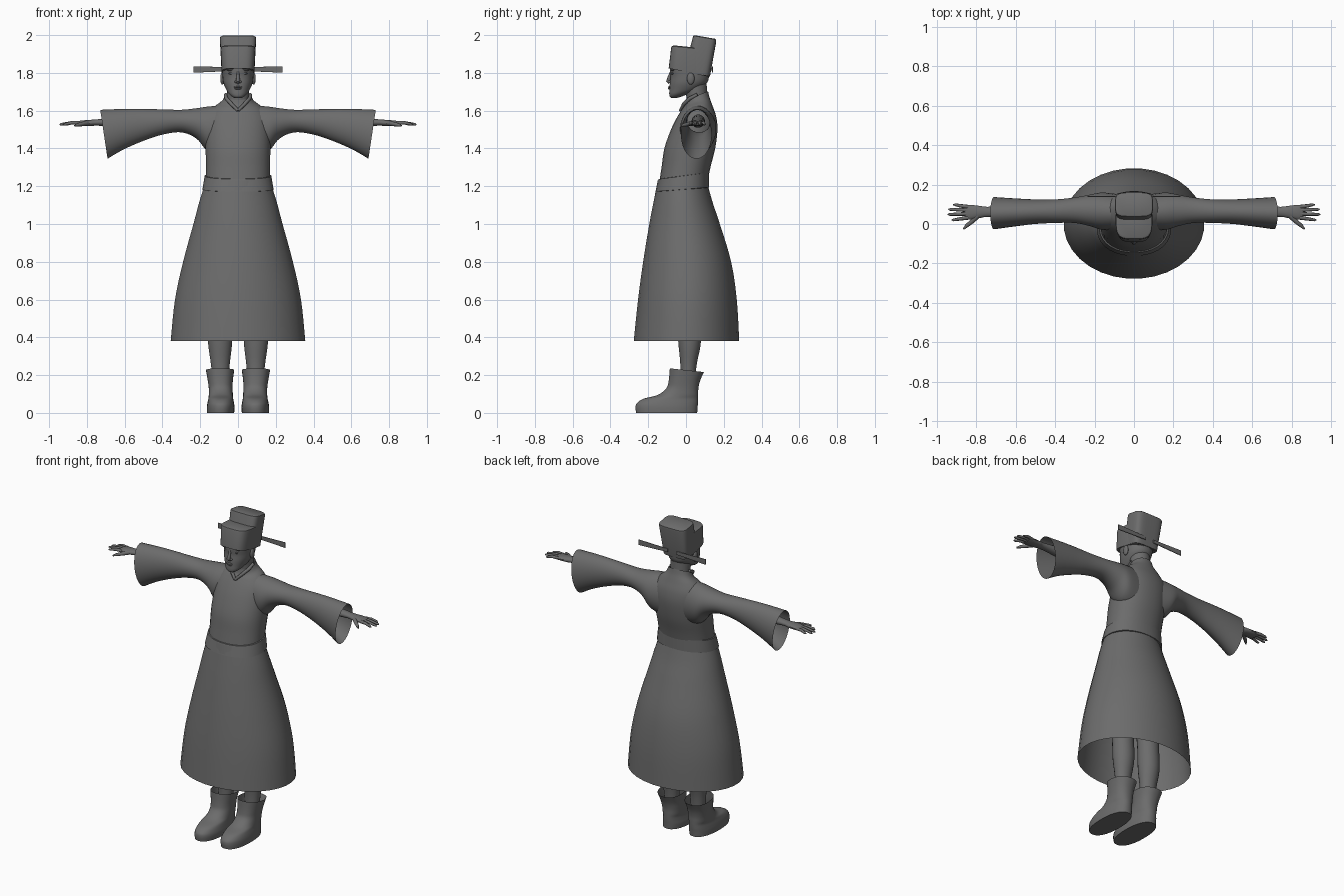
import bpy, bmesh, math
from mathutils import Vector

old = bpy.data.objects.get("Cube")
if old:
    bpy.data.objects.remove(old, do_unlink=True)

grey = bpy.data.materials.new("plain grey")
grey.use_nodes = True
colour = (0.15, 0.15, 0.15, 1)
grey.diffuse_color = colour
grey.node_tree.nodes["Principled BSDF"].inputs["Base Color"].default_value = colour


def finish(name, mesh, mirror=False, angle=40):
    """Link a mesh as an object, colour it, shade it and optionally mirror it."""
    obj = bpy.data.objects.new(name, mesh)
    bpy.context.collection.objects.link(obj)
    mesh.materials.clear()
    mesh.materials.append(grey)
    bpy.ops.object.select_all(action="DESELECT")
    obj.select_set(True)
    bpy.context.view_layer.objects.active = obj
    bpy.ops.object.shade_smooth_by_angle(angle=math.radians(angle))
    if mirror:
        obj.modifiers.new("mirror", "MIRROR").use_mirror_merge = False
    return obj


def from_bmesh(name, bm, **options):
    bmesh.ops.recalc_face_normals(bm, faces=bm.faces)
    mesh = bpy.data.meshes.new(name)
    bm.to_mesh(mesh)
    bm.free()
    return finish(name, mesh, **options)


def blend(a, b, c, d, t):
    """Smooth curve from b to c, steered by the neighbours a and d."""
    return b + t * (c - a + t * (2 * a - 5 * b + 4 * c - d + t * (3 * (b - c) + d - a))) / 2


def loft(name, axis, rings, power=2, sides=32, steps=5, caps=(), **options):
    """Skin rings of (position, u low, u high, v low, v high, slant) along an axis."""
    rings = [tuple(r) + (0,) * (6 - len(r)) for r in rings]
    dense = []
    last = len(rings) - 1
    for i in range(last):
        four = [rings[max(0, min(last, i + k))] for k in (-1, 0, 1, 2)]
        dense += [[blend(*column, s / steps) for column in zip(*four)] for s in range(steps)]
    dense.append(rings[last])
    bm = bmesh.new()
    loops = []
    for pos, u0, u1, v0, v1, slant in dense:
        loop = []
        for k in range(sides):
            a = math.tau * (k + 0.5) / sides
            c, s = math.cos(a), math.sin(a)
            du = math.copysign(abs(c) ** (2 / power), c) * (u1 - u0) / 2
            dv = math.copysign(abs(s) ** (2 / power), s) * (v1 - v0) / 2
            u, v, t = (u0 + u1) / 2 + du, (v0 + v1) / 2 + dv, pos + slant * dv
            loop.append(bm.verts.new((u, v, t) if axis == "z" else (t, u, v)))
        loops.append(loop)
    for lower, upper in zip(loops, loops[1:]):
        for k in range(sides):
            j = (k + 1) % sides
            bm.faces.new((lower[k], lower[j], upper[j], upper[k]))
    for end in caps:
        bm.faces.new(loops[end])
    return from_bmesh(name, bm, **options)


def wide(*rings):
    """Rings symmetric in x, given as (z, half width, front, back, slant)."""
    return [(r[0], -r[1], r[1]) + r[2:] for r in rings]


def tube(name, points, radii, mirror=False):
    """Tapered round tube through points."""
    curve = bpy.data.curves.new(name, "CURVE")
    curve.dimensions = "3D"
    curve.bevel_depth = 1
    curve.bevel_resolution = 2
    curve.use_fill_caps = True
    spline = curve.splines.new("POLY")
    spline.points.add(len(points) - 1)
    for p, co, r in zip(spline.points, points, radii):
        p.co, p.radius = (*co, 1), r
    helper = bpy.data.objects.new(name + " path", curve)
    mesh = bpy.data.meshes.new_from_object(helper)
    bpy.data.objects.remove(helper)
    finish(name, mesh, mirror, angle=60)


def ball(name, centre, radii, mirror=False):
    bm = bmesh.new()
    bmesh.ops.create_uvsphere(bm, u_segments=16, v_segments=10, radius=1)
    bmesh.ops.scale(bm, vec=radii, verts=bm.verts)
    bmesh.ops.translate(bm, vec=centre, verts=bm.verts)
    from_bmesh(name, bm, mirror=mirror)


# Robe: flared skirt, bodice, belt and open bell sleeves
loft("skirt", "z", wide((.38, .358, -.278, .283), (.6, .335, -.255, .27), (.8, .292, -.228, .24),
                        (1, .237, -.195, .18), (1.12, .205, -.172, .14), (1.23, .17, -.15, .11)))
loft("bodice", "z", wide((1.2, .17, -.145, .11), (1.3, .17, -.13, .13), (1.4, .172, -.115, .155),
                         (1.5, .17, -.08, .167), (1.57, .16, -.045, .16), (1.62, .125, -.018, .14, .1),
                         (1.65, .085, -.005, .125, .3), (1.68, .068, 0, .117, .4)), power=2.2)
loft("belt", "z", wide((1.18, .172, -.145, .11, .08), (1.183, .189, -.162, .122, .08),
                       (1.255, .177, -.145, .122, .13), (1.258, .16, -.125, .11, .13)),
     power=2.2, steps=1)
loft("sleeve", "x", [(.07, -.03, .15, 1.36, 1.63), (.16, -.03, .16, 1.385, 1.622),
                     (.22, -.012, .15, 1.452, 1.613), (.3, .005, .135, 1.485, 1.605),
                     (.4, .005, .125, 1.473, 1.607), (.5, 0, .125, 1.44, 1.61),
                     (.6, -.012, .13, 1.397, 1.61), (.71, -.027, .137, 1.345, 1.605, .15)], mirror=True)
tube("collar", [(.066, .06, 1.685), (.062, .02, 1.665), (.035, -.012, 1.635), (0, -.03, 1.6)],
     [.009, .01, .01, .008], mirror=True)

# Forearms and hands
loft("forearm", "x", [(.4, .03, .1, 1.51, 1.58), (.6, .03, .095, 1.51, 1.57), (.74, .035, .088, 1.52, 1.555),
                      (.78, .03, .092, 1.518, 1.552), (.83, .022, .098, 1.52, 1.548),
                      (.86, .025, .095, 1.524, 1.542)], sides=16, caps=(0, -1), mirror=True)
for name, y, tip in (("index", .032, .925), ("middle", .052, .945), ("ring", .07, .942), ("little", .087, .917)):
    spread = y + (y - .06) * .4
    tube(name + "_finger", [(.84, y, 1.535), (.88, (y + spread) / 2, 1.536), (tip - .01, spread, 1.528),
                            (tip, spread, 1.526)], [.01, .009, .007, .003], mirror=True)
tube("thumb", [(.79, .045, 1.535), (.82, .015, 1.53), (.85, -.01, 1.524), (.865, -.026, 1.52)],
     [.014, .012, .009, .004], mirror=True)

# Legs and open-topped boots
loft("leg", "z", [(.06, .055, .13, -.035, .045), (.24, .045, .142, -.03, .055), (.38, .03, .16, -.042, .08),
                  (.55, .03, .162, -.05, .075), (.8, .015, .19, -.08, .09), (1.15, .005, .16, -.09, .08)],
     sides=20, mirror=True)
loft("boot", "z", [(0, .02, .165, -.265, .06), (.03, .018, .165, -.268, .062), (.052, .021, .162, -.26, .064),
                   (.075, .025, .157, -.225, .065), (.095, .027, .155, -.15, .065), (.13, .028, .155, -.105, .066),
                   (.17, .027, .16, -.092, .075), (.226, .02, .17, -.086, .095, -.11)],
     power=2.3, caps=(0,), mirror=True)

# Neck, head and face
loft("neck", "z", wide((1.58, .06, 0, .12), (1.67, .06, .002, .112), (1.76, .06, -.02, .11)), sides=24)
loft("head", "z", wide((1.668, .02, -.08, -.045), (1.676, .034, -.087, -.02), (1.69, .049, -.089, .015),
                       (1.712, .063, -.088, .07), (1.745, .077, -.086, .11), (1.78, .082, -.082, .122),
                       (1.83, .083, -.083, .12), (1.88, .07, -.06, .1)), power=2.2, caps=(0, -1))
tube("nose", [(0, -.078, 1.805), (0, -.088, 1.78), (0, -.094, 1.757), (0, -.085, 1.746)],
     [.007, .008, .012, .008])
ball("nostril", (.011, -.086, 1.753), (.008, .01, .007), mirror=True)
ball("eye", (.034, -.07, 1.797), (.016, .008, .006), mirror=True)
ball("brow", (.036, -.07, 1.815), (.024, .01, .005), mirror=True)
ball("upper_lip", (0, -.087, 1.725), (.022, .008, .005))
ball("lower_lip", (0, -.087, 1.717), (.018, .008, .005))
ball("ear", (.083, .025, 1.77), (.011, .02, .032), mirror=True)

# Two-tier hat with a stiff wing on each side
loft("hat_front_tier", "z", wide((1.802, .087, -.092, .12, -.21), (1.922, .093, -.079, .12, -.1),
                                 (1.932, .091, -.075, .115, -.1), (1.937, .084, -.066, .11, -.1)),
     power=3.5, steps=1, caps=(0, -1))
loft("hat_back_tier", "z", wide((1.795, .086, -.01, .127, -.21), (1.975, .096, .035, .16, -.17),
                                (1.986, .094, .039, .159, -.17), (1.99, .088, .046, .153, -.17)),
     power=4.5, steps=1, caps=(0, -1))
loft("hat_wing", "x", [(.03, .136, .142, 1.81, 1.83), (.236, .137, .143, 1.801, 1.835)],
     power=8, sides=16, steps=1, caps=(0, -1), mirror=True)
